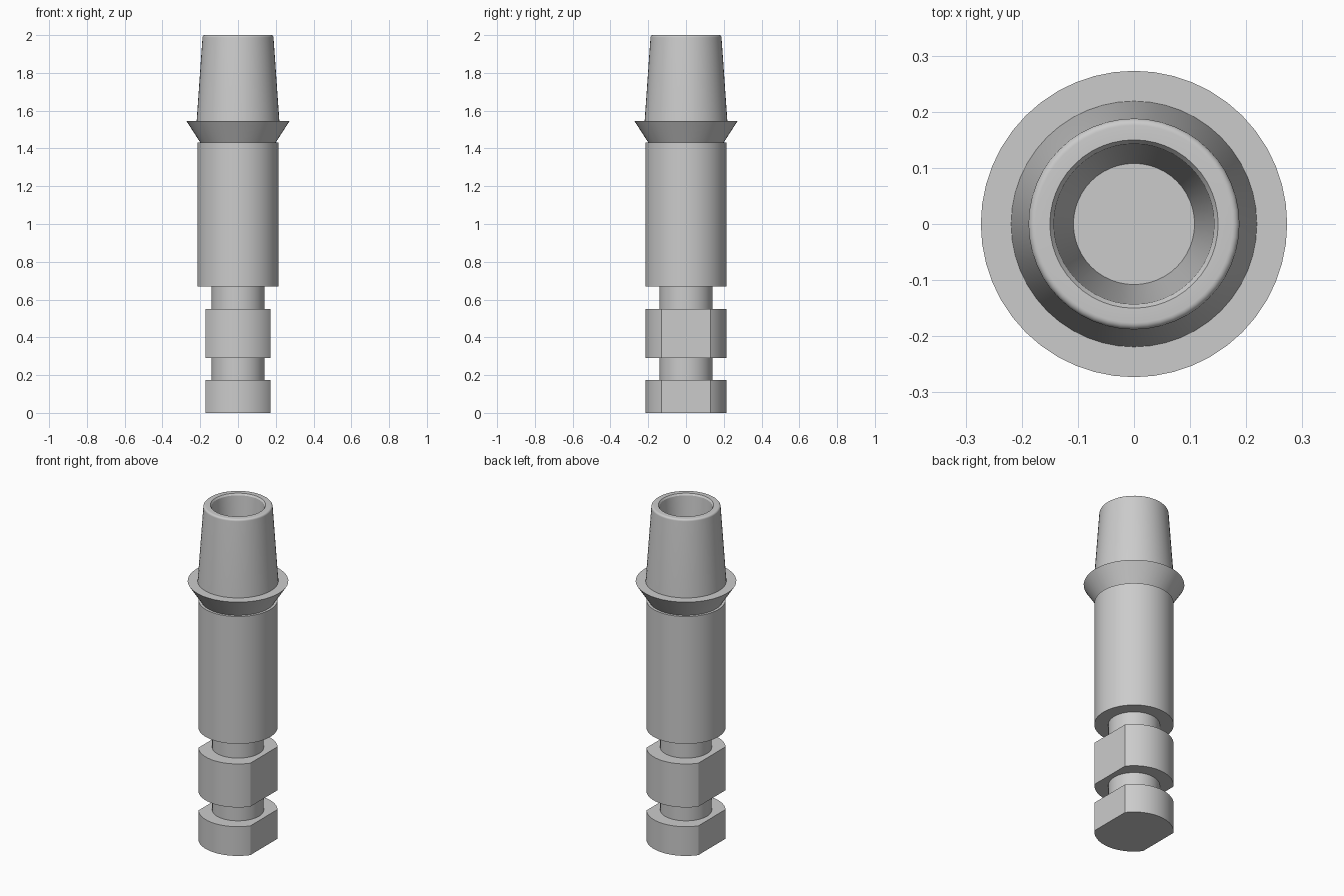
import bpy
import bmesh
import math
from mathutils import Vector

if "Cube" in bpy.data.objects:
    bpy.data.objects.remove(bpy.data.objects["Cube"], do_unlink=True)

SIDES = 48
BODY_R = 0.215
FLAT_X = 0.172

steel = bpy.data.materials.new("grey steel")
steel.use_nodes = True
steel.diffuse_color = (0.6, 0.6, 0.6, 1)
steel.node_tree.nodes["Principled BSDF"].inputs["Base Color"].default_value = (0.6, 0.6, 0.6, 1)


def lathe(name, profile, flats=False):
    """Spin a radius/height profile round z; optionally mill two side flats."""
    bm = bmesh.new()
    verts = [bm.verts.new((r, 0, z)) for r, z in profile]
    edges = [bm.edges.new(pair) for pair in zip(verts, verts[1:])]
    bmesh.ops.spin(bm, geom=verts + edges, cent=(0, 0, 0), axis=(0, 0, 1),
                   angle=math.tau, steps=SIDES)
    bmesh.ops.remove_doubles(bm, verts=bm.verts, dist=1e-5)
    if flats:
        for side in (-1, 1):
            cut = bmesh.ops.bisect_plane(
                bm, geom=bm.verts[:] + bm.edges[:] + bm.faces[:],
                plane_co=Vector((side * FLAT_X, 0, 0)),
                plane_no=Vector((side, 0, 0)), clear_outer=True)
            rim = [e for e in cut["geom_cut"] if isinstance(e, bmesh.types.BMEdge)]
            bmesh.ops.contextual_create(bm, geom=rim)
    bmesh.ops.recalc_face_normals(bm, faces=bm.faces)
    mesh = bpy.data.meshes.new(name)
    bm.to_mesh(mesh)
    bm.free()
    mesh.materials.append(steel)
    obj = bpy.data.objects.new(name, mesh)
    bpy.context.collection.objects.link(obj)
    bpy.ops.object.select_all(action="DESELECT")
    obj.select_set(True)
    bpy.context.view_layer.objects.active = obj
    bpy.ops.object.shade_smooth_by_angle(angle=math.radians(30))
    return obj


def cylinder(name, radius, low, high, flats=False):
    return lathe(name, [(0, low), (radius, low), (radius, high), (0, high)], flats)


# Lower shank: two flatted collars separated by round necks
cylinder("foot_collar", BODY_R, 0, 0.175, flats=True)
cylinder("lower_neck", 0.14, 0.175, 0.29)
cylinder("middle_collar", BODY_R, 0.29, 0.55, flats=True)
cylinder("upper_neck", 0.14, 0.55, 0.67)

# Main cylindrical body
cylinder("body", BODY_R, 0.67, 1.432)

# Flared flange with a flat top
lathe("flange", [(0, 1.432), (0.2, 1.432), (0.273, 1.545), (0, 1.545)])

# Tapered hollow socket with a rounded outer lip and chamfered bore
fillet = [(0.176 + 0.012 * math.cos(a), 1.988 + 0.012 * math.sin(a))
          for a in (math.radians(d) for d in range(0, 91, 15))]
lathe("tapered_socket", [(0, 1.545), (0.219, 1.545)] + fillet
      + [(0.15, 2), (0.143, 1.99), (0.108, 1.55), (0, 1.55)])
